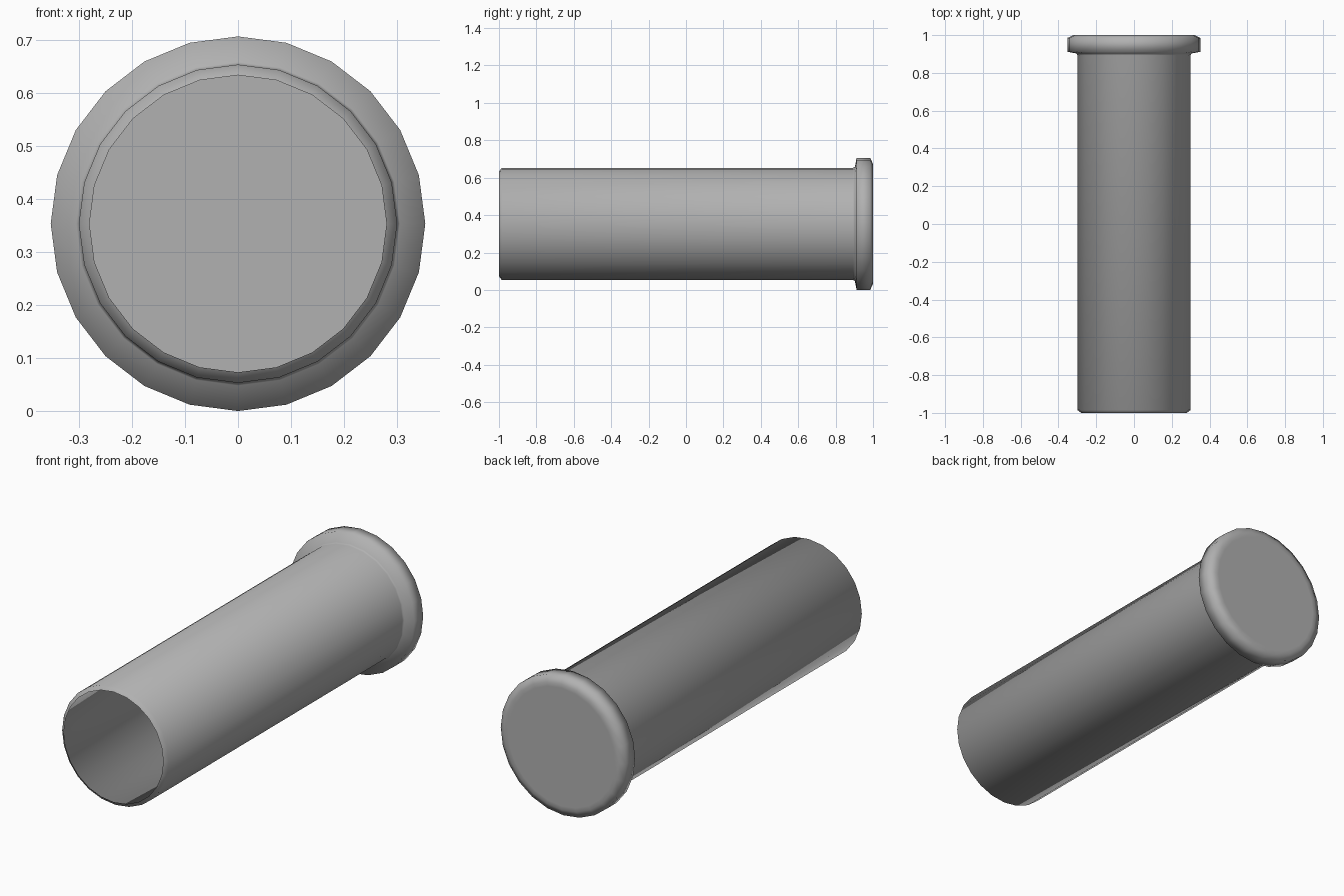
import bpy, bmesh, math

if "Cube" in bpy.data.objects:
    bpy.data.objects.remove(bpy.data.objects["Cube"])

SIDES = 24
CENTRE_Z = 0.353


def lathe(name, profile, grey):
    """Spin (radius, y) points round the lengthwise axis."""
    bm = bmesh.new()
    rings = []
    for r, y in profile:
        rings.append([bm.verts.new((r * math.sin(2 * math.pi * i / SIDES), y,
                                    CENTRE_Z + r * math.cos(2 * math.pi * i / SIDES)))
                      for i in range(SIDES)])
    for a, b in zip(rings, rings[1:]):
        for i in range(SIDES):
            j = (i + 1) % SIDES
            bm.faces.new((a[i], a[j], b[j], b[i]))
    bm.faces.new(rings[-1])  # closed end
    bmesh.ops.recalc_face_normals(bm, faces=bm.faces)
    # Open shell: make sure the closed end faces outward (+y)
    bm.faces.ensure_lookup_table()
    if bm.faces[-1].normal.y < 0:
        bmesh.ops.reverse_faces(bm, faces=bm.faces)
    for f in bm.faces:
        f.smooth = True
    mesh = bpy.data.meshes.new(name)
    bm.to_mesh(mesh)
    bm.free()
    mat = bpy.data.materials.new("dark_grey")
    mat.diffuse_color = (grey, grey, grey, 1)
    mat.use_nodes = True
    mat.node_tree.nodes["Principled BSDF"].inputs["Base Color"].default_value = mat.diffuse_color
    mesh.materials.append(mat)
    obj = bpy.data.objects.new(name, mesh)
    bpy.context.collection.objects.link(obj)
    return obj


# Thin open tube with a chamfered lip, flaring into the closed flanged end
lathe("flanged_tube", [
    (0.28, -1.0), (0.30, -0.985), (0.30, 0.893), (0.305, 0.903),
    (0.353, 0.912), (0.353, 0.985), (0.32, 1.0), (0.30, 1.0)], 0.44)
